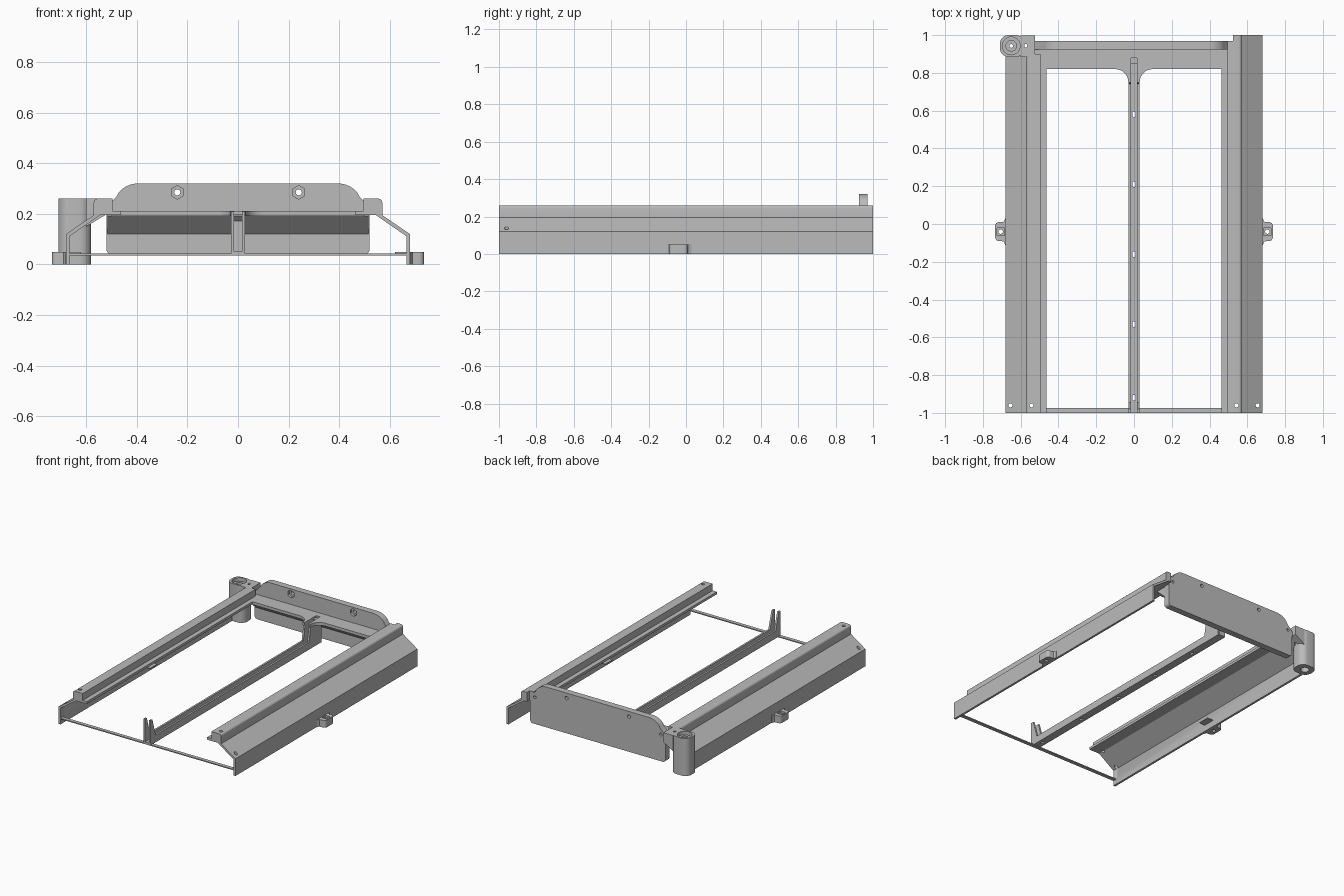
import bpy, bmesh, math
from mathutils import Vector

cube = bpy.data.objects.get("Cube")
if cube:
    bpy.data.objects.remove(cube, do_unlink=True)

GREY = (0.5, 0.5, 0.5, 1)
mat = bpy.data.materials.new("plain grey")
mat.use_nodes = True
mat.diffuse_color = GREY
mat.node_tree.nodes["Principled BSDF"].inputs["Base Color"].default_value = GREY


def place(axis, u, v, w):
    """Outline point (u, v) at depth w along the axis."""
    return {"x": (w, u, v), "y": (u, w, v), "z": (u, v, w)}[axis]


def prism(name, outline, axis, start, end):
    """Closed outline extruded along an axis."""
    bm = bmesh.new()
    face = bm.faces.new([bm.verts.new(place(axis, u, v, start)) for u, v in outline])
    new = bmesh.ops.extrude_face_region(bm, geom=[face])["geom"]
    shift = Vector(place(axis, 0, 0, end - start))
    bmesh.ops.translate(bm, verts=[g for g in new if isinstance(g, bmesh.types.BMVert)], vec=shift)
    bmesh.ops.recalc_face_normals(bm, faces=bm.faces)
    mesh = bpy.data.meshes.new(name)
    bm.to_mesh(mesh)
    bm.free()
    mesh.materials.append(mat)
    obj = bpy.data.objects.new(name, mesh)
    bpy.context.collection.objects.link(obj)
    return obj


def arc(cx, cy, r, a0, a1, steps=8):
    angles = [math.radians(a0 + (a1 - a0) * i / steps) for i in range(steps + 1)]
    return [(cx + r * math.cos(a), cy + r * math.sin(a)) for a in angles]


def disc(cx, cy, r, sides=20):
    return arc(cx, cy, r, 0, 360, sides)[:-1]


def rect(x0, x1, y0, y1, r=0):
    if not r:
        return [(x0, y0), (x1, y0), (x1, y1), (x0, y1)]
    return (arc(x0 + r, y0 + r, r, 180, 270) + arc(x1 - r, y0 + r, r, 270, 360)
            + arc(x1 - r, y1 - r, r, 0, 90) + arc(x0 + r, y1 - r, r, 90, 180))


def mirrored(outline, side):
    return [(side * u, v) for u, v in outline]


def cut(obj, cutters):
    """Subtract cutters, bake the result and discard them."""
    for c in cutters:
        m = obj.modifiers.new("cut", "BOOLEAN")
        m.operation, m.solver, m.object = "DIFFERENCE", "EXACT", c
    graph = bpy.context.evaluated_depsgraph_get()
    mesh = bpy.data.meshes.new_from_object(obj.evaluated_get(graph))
    obj.modifiers.clear()
    obj.data = mesh
    for c in cutters:
        bpy.data.objects.remove(c, do_unlink=True)


def smooth(obj):
    bpy.ops.object.select_all(action="DESELECT")
    obj.select_set(True)
    bpy.context.view_layer.objects.active = obj
    bpy.ops.object.shade_smooth_by_angle(angle=math.radians(30))


# Side rails: outer leg, slope, raised top and inner ledge
RAIL = ([(0.665, 0), (0.68, 0), (0.68, 0.12), (0.57, 0.195)]
        + arc(0.555, 0.245, 0.015, 0, 90, 5)
        + [(0.495, 0.26), (0.495, 0.212), (0.463, 0.212), (0.463, 0.195),
           (0.545, 0.195), (0.665, 0.112)])
for side, word, back in ((1, "left", 1.0), (-1, "right", 0.9)):
    rail = prism(word + "_rail", mirrored(RAIL, side), "y", -1, back)
    holes = [prism("cutter", disc(side * x, -0.96, 0.011), "z", z0, z1)
             for x, z0, z1 in ((0.542, 0.15, 0.3), (0.655, 0.05, 0.2))]
    if side > 0:
        holes.append(prism("cutter", rect(0.44, 0.525, 0.97, 1.02), "z", 0.1, 0.3))
    cut(rail, holes)
    smooth(rail)

    # Mounting foot with a bolt hole
    foot = prism(word + "_foot", mirrored(
        [(0.67, 0.03), (0.682, 0.03), (0.69, 0.012)]
        + arc(0.715, -0.01, 0.02, 90, 0) + arc(0.715, -0.07, 0.02, 0, -90)
        + [(0.69, -0.092), (0.682, -0.11), (0.67, -0.11)], side), "z", 0, 0.05)
    cut(foot, [prism("cutter", disc(side * 0.706, -0.04, 0.012), "z", -0.1, 0.1),
               prism("cutter", rect(side * 0.706 - 0.02, side * 0.706 + 0.02, -0.06, -0.02),
                     "z", 0.038, 0.1)])
    smooth(foot)
    prism(word + "_foot_tab", mirrored(rect(0.62, 0.67, -0.08, 0), side), "z", 0.044, 0.05)

# Rear plate with rounded shoulders, bolt holes and hexagonal recesses
half = (arc(0.5, 0.06, 0.02, -90, 0) + [(0.52, 0.21), (0.525, 0.222), (0.48, 0.268)]
        + arc(0.395, 0.22, 0.1, 40, 90))
plate = prism("rear_plate", half + mirrored(half, -1)[::-1], "y", 0.925, 0.97)
holes = []
for s in (-1, 1):
    holes += [prism("cutter", disc(s * 0.24, 0.285, 0.012), "y", 0.8, 1.1),
              prism("cutter", arc(s * 0.24, 0.285, 0.027, 30, 330, 5), "y", 0.9, 0.94),
              prism("cutter", disc(s * 0.485, 0.225, 0.01), "y", 0.95, 1.1)]
cut(plate, holes)
smooth(plate)

# Sloped support under the rear shelf
prism("rear_support", [(0.93, 0.1), (0.93, 0.2), (0.85, 0.2), (0.85, 0.192), (0.925, 0.12)],
      "x", -0.515, 0.515)

# Rear shelf with fillets running into the centre bar
half = [(0.5, 0.93), (0.5, 0.82)] + arc(0.1, 0.75, 0.07, 90, 180)
shelf = prism("rear_shelf", half + mirrored(half, -1)[::-1], "z", 0.192, 0.212)
cut(shelf, [prism("cutter", rect(-0.015, 0.015, 0.7, 0.88), "z", 0.1, 0.3)])
smooth(shelf)

# Centre bar: perforated floor and two walls with raised ends
floor = prism("centre_bar_floor", rect(-0.028, 0.028, -1, 0.88), "z", 0.04, 0.052)
cut(floor, [prism("cutter", rect(-0.008, 0.008, y - 0.015, y + 0.015, 0.007), "z", 0, 0.1)
            for y in (-0.92, -0.53, -0.16, 0.21, 0.58)])
WALL = [(-1, 0.04), (-1, 0.21), (-0.98, 0.21), (-0.945, 0.09), (0.74, 0.09),
        (0.76, 0.2), (0.88, 0.2), (0.88, 0.04)]
for s, word in ((1, "left"), (-1, "right")):
    prism(word + "_centre_bar_wall", WALL, "x", s * 0.015, s * 0.028)
prism("centre_bar_end", rect(-0.02, 0.02, 0.04, 0.2), "y", 0.87, 0.885)

# Thin front tie strip
prism("front_strip", rect(-0.67, 0.67, -1, -0.975), "z", 0.036, 0.043)

# Corner post with a stepped bore, joined to the right rail by a gusset
post = prism("corner_post", rect(-0.71, -0.58, 0.885, 1, 0.045), "z", 0, 0.26)
cut(post, [prism("cutter", disc(-0.65, 0.943, 0.047, 32), "z", 0.235, 0.3),
           prism("cutter", disc(-0.65, 0.943, 0.028, 24), "z", -0.1, 0.3)])
smooth(post)
core = prism("post_core", disc(-0.65, 0.943, 0.03, 24), "z", 0.18, 0.2)
cut(core, [prism("cutter", disc(-0.65, 0.943, 0.01), "z", 0.1, 0.3)])
gusset = prism("post_gusset", [(-0.6, 0.15), (-0.525, 0.195), (-0.525, 0.26), (-0.6, 0.26)],
               "y", 0.885, 0.998)
cut(gusset, [prism("cutter", disc(-0.575, 0.943, 0.01), "z", 0.1, 0.3)])
ledge = prism("right_rail_end", rect(-0.53, -0.463, 0.88, 0.97), "z", 0.195, 0.212)
